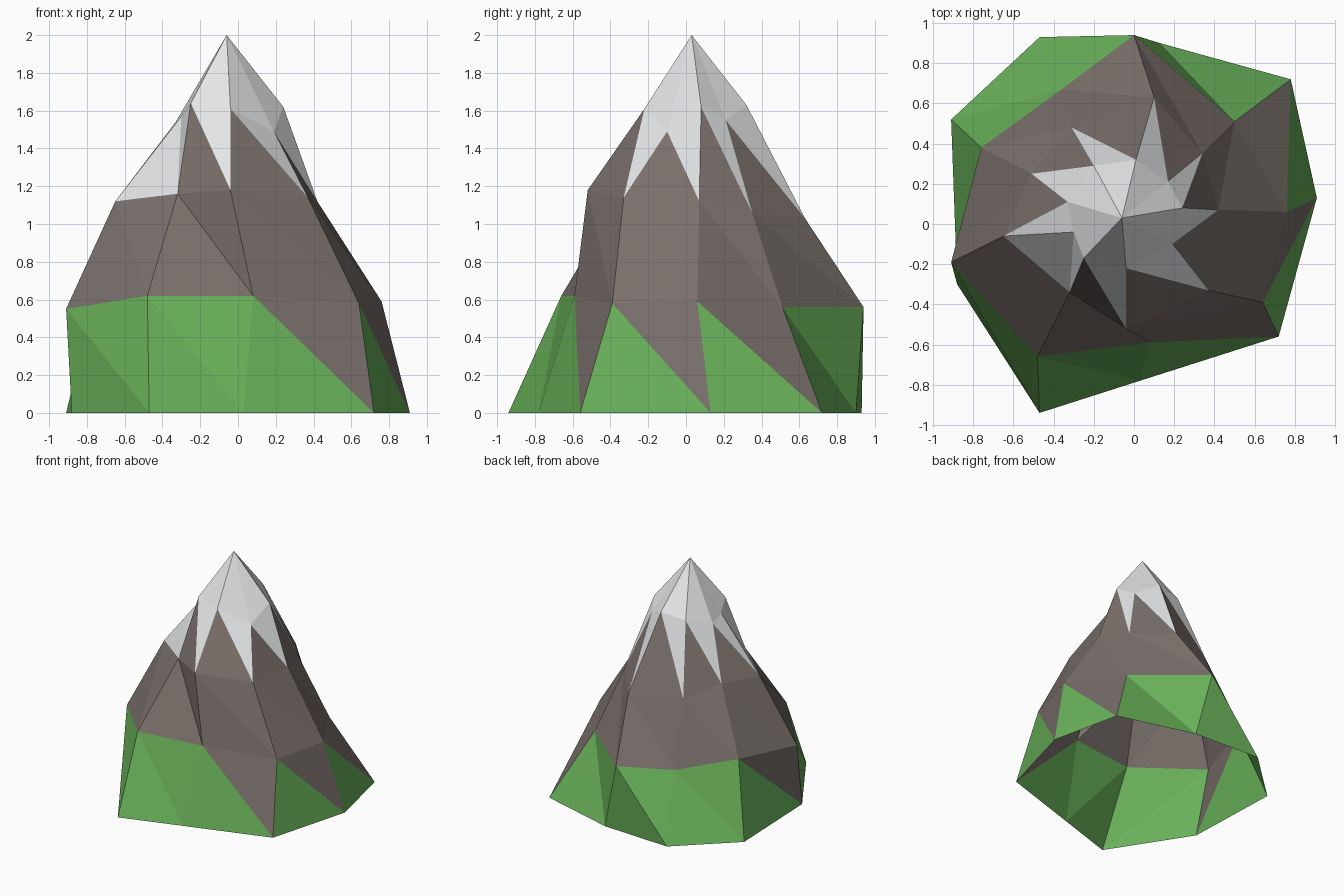
import bpy
import bmesh

default_cube = bpy.data.objects.get("Cube")
if default_cube:
    bpy.data.objects.remove(default_cube, do_unlink=True)


def make_material(name, colour):
    material = bpy.data.materials.new(name)
    material.use_nodes = True
    material.diffuse_color = (*colour, 1)
    shader = material.node_tree.nodes["Principled BSDF"]
    shader.inputs["Base Color"].default_value = (*colour, 1)
    shader.inputs["Roughness"].default_value = 1
    return material


GRASS, ROCK, SNOW = range(3)
materials = [
    make_material("grass green", (.14, .44, .1)),
    make_material("rock brown", (.195, .162, .148)),
    make_material("snow white", (.78, .79, .8)),
]

# Nine-cornered irregular rings, counterclockwise from the left side
foot_ring = [(.91, .13, 0), (.78, .72, 0), (.13, .9, 0),
             (-.47, .93, 0), (-.91, .52, 0), (-.88, -.3, 0),
             (-.47, -.94, 0), (.03, -.78, 0), (.72, -.56, 0)]
grass_ring = [(.76, .06, .59), (.5, .51, .56), (0, .94, .56),
              (-.36, .67, .52), (-.76, .38, .61), (-.91, -.19, .55),
              (-.48, -.66, .62), (.08, -.59, .62), (.64, -.39, .58)]
shoulder_ring = [(.42, .07, 1.12), (.34, .35, 1.06), (.1, .63, 1.03),
                 (-.31, .48, 1.04), (-.51, .25, 1.13), (-.65, -.06, 1.12),
                 (-.32, -.34, 1.16), (-.04, -.52, 1.18), (.37, -.33, 1.14)]
snow_ring = [(.24, .08, 1.62), (.17, .21, 1.55), (.01, .32, 1.63),
             (-.2, .29, 1.6), (-.33, .11, 1.54), (-.3, -.04, 1.57),
             (-.25, -.17, 1.64), (-.04, -.22, 1.61), (.19, -.1, 1.49)]
summit_point = (-.06, .03, 2)

bm = bmesh.new()


def add_ring(points):
    return [bm.verts.new(point) for point in points]


def add_face(corners, colour):
    face = bm.faces.new(corners)
    face.material_index = colour
    face.smooth = False


def add_band(lower, upper, standing, hanging):
    """Join two rings; each panel has a standing and a hanging triangle."""
    count = len(lower)
    for i in range(count):
        j = (i + 1) % count
        add_face((upper[i], lower[i], lower[j]), standing(i))
        add_face((upper[i], lower[j], upper[j]), hanging(i))


foot, grass, shoulder, snow = map(
    add_ring, (foot_ring, grass_ring, shoulder_ring, snow_ring))
summit = bm.verts.new(summit_point)

# Grassy foot, with rock wedges reaching down to the ground
rock_wedges = {0, 4, 7, 8}
add_band(foot, grass,
         lambda i: GRASS,
         lambda i: ROCK if i in rock_wedges else GRASS)

# Bare rock slopes
add_band(grass, shoulder, lambda i: ROCK, lambda i: ROCK)

# Snow spikes hanging over the rock, with one panel fully covered
covered_panel = 5
add_band(shoulder, snow,
         lambda i: SNOW if i == covered_panel else ROCK,
         lambda i: SNOW)

# Snowy summit fan
for i, corner in enumerate(snow):
    add_face((corner, snow[(i + 1) % len(snow)], summit), SNOW)

mesh = bpy.data.meshes.new("mountain")
bm.to_mesh(mesh)
bm.free()
for material in materials:
    mesh.materials.append(material)
mountain = bpy.data.objects.new("mountain", mesh)
bpy.context.collection.objects.link(mountain)
